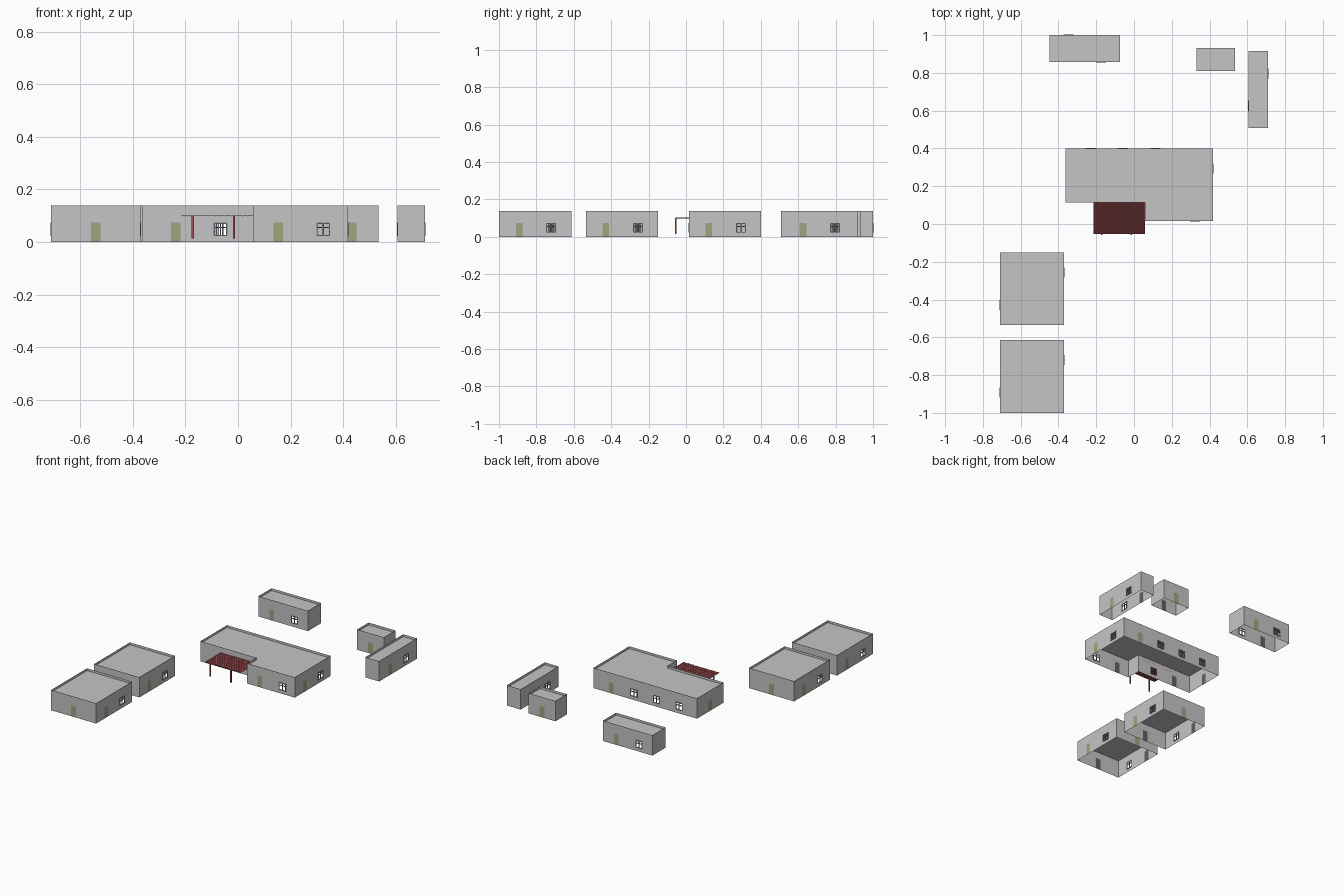
import bpy, bmesh, math
from mathutils import Vector

if "Cube" in bpy.data.objects:
    bpy.data.objects.remove(bpy.data.objects["Cube"])

H, ROOF_Z = 0.138, 0.122          # wall top, recessed roof level
SPACING = 0.171                   # distance between openings
DOOR_W, WIN_W, HEAD, SILL = 0.036, 0.053, 0.074, 0.022


def material(name, rgb):
    m = bpy.data.materials.new(name)
    m.diffuse_color = (*rgb, 1)
    m.use_nodes = True
    m.node_tree.nodes["Principled BSDF"].inputs["Base Color"].default_value = m.diffuse_color
    return m


GREY = material("wall_grey", (0.56, 0.56, 0.56))
OLIVE = material("door_olive", (0.36, 0.37, 0.21))
DARK = material("door_inside_grey", (0.12, 0.12, 0.12))
FRAME = material("frame_blue_grey", (0.19, 0.22, 0.25))
RED = material("canopy_red", (0.35, 0.075, 0.08))


def finish(name, bm, *mats):
    me = bpy.data.meshes.new(name)
    bm.to_mesh(me)
    bm.free()
    for m in mats:
        me.materials.append(m)
    ob = bpy.data.objects.new(name, me)
    bpy.context.collection.objects.link(ob)
    return ob


def add_box(bm, lo, hi, place=lambda u, d, z: (u, d, z)):
    """Box between two corners, mapped through a placing function."""
    v = [bm.verts.new(place(x, y, z)) for x in (lo[0], hi[0])
         for y in (lo[1], hi[1]) for z in (lo[2], hi[2])]
    for f in ((0, 1, 3, 2), (4, 6, 7, 5), (0, 4, 5, 1), (2, 3, 7, 6), (0, 2, 6, 4), (1, 5, 7, 3)):
        bm.faces.new([v[i] for i in f])


def building(name, outline):
    """Open-bottomed shell: walls with doors and windows, and a sunken flat roof."""
    walls, doors, frames = bmesh.new(), bmesh.new(), bmesh.new()
    for a, b in zip(outline, outline[1:] + outline[:1]):
        a, b = Vector((*a, 0)), Vector((*b, 0))
        length = (b - a).length
        along = (b - a) / length
        out = Vector((along.y, -along.x, 0))

        def place(u, d, z):
            return a + along * u + out * d + Vector((0, 0, z))

        def quad(bm, u0, u1, z0, z1, d=0.0, mat=0, flip=False):
            pts = [(u0, d, z0), (u1, d, z0), (u1, d, z1), (u0, d, z1)]
            f = bm.faces.new([bm.verts.new(place(*p)) for p in (pts[::-1] if flip else pts)])
            f.material_index = mat

        # the first opening of each wall is a door, the rest are windows
        count = int(length / SPACING)
        u = 0.0
        for i in range(count):
            c = length / 2 + (i - (count - 1) / 2) * SPACING
            w = WIN_W if i else DOOR_W
            l, r = c - w / 2, c + w / 2
            quad(walls, u, l, 0, H)
            quad(walls, l, r, HEAD, H)
            if i == 0:
                quad(doors, l, r, 0, HEAD)
                quad(doors, l, r, 0, HEAD, -0.002, 1, True)
            else:
                quad(walls, l, r, 0, SILL)
                t, d0, d1 = 0.005, -0.002, 0.002
                for x in (l, c - t / 2, r - t):
                    add_box(frames, (x, d0, SILL), (x + t, d1, HEAD), place)
                for z in (SILL, SILL + 0.031, HEAD - t):
                    add_box(frames, (l, d0, z), (r, d1, z + t), place)
            u = r
        quad(walls, u, length, 0, H)

    # roof slab follows the footprint
    walls.faces.new([walls.verts.new((x, y, ROOF_Z)) for x, y in outline])
    bmesh.ops.remove_doubles(walls, verts=walls.verts, dist=1e-5)
    finish(name + "_shell", walls, GREY)
    if doors.faces:
        finish(name + "_doors", doors, OLIVE, DARK)
    else:
        doors.free()
    bmesh.ops.recalc_face_normals(frames, faces=frames.faces)
    if frames.faces:
        finish(name + "_window_frames", frames, FRAME)
    else:
        frames.free()


def rect(x0, y0, x1, y1):
    return [(x0, y0), (x1, y0), (x1, y1), (x0, y1)]


# buildings
building("front_left_house", rect(-0.71, -1.0, -0.37, -0.613))
building("middle_left_house", rect(-0.71, -0.535, -0.37, -0.151))
building("main_hall", [(-0.363, 0.114), (0.059, 0.114), (0.059, 0.015),
                       (0.418, 0.015), (0.418, 0.40), (-0.363, 0.40)])
building("back_left_hut", rect(-0.447, 0.858, -0.073, 1.0))
building("back_right_hut", rect(0.332, 0.81, 0.534, 0.933))
building("right_shed", rect(0.606, 0.507, 0.71, 0.916))

# corrugated canopy over the main entrance
bm = bmesh.new()
n, x0, x1, y0, y1 = 52, -0.214, 0.058, -0.054, 0.114
rows = []
for i in range(n + 1):
    x = x0 + (x1 - x0) * i / n
    z = 0.101 + (0.0015 if i % 2 else -0.0015)
    rows.append([bm.verts.new((x, y, z)) for y in (y0, y1)])
for p, q in zip(rows, rows[1:]):
    bm.faces.new((p[0], q[0], q[1], p[1]))
sheet = finish("canopy_sheet", bm, RED)
mod = sheet.modifiers.new("thickness", 'SOLIDIFY')
mod.thickness = 0.002

# canopy posts
bm = bmesh.new()
for x in (-0.172, -0.015):
    add_box(bm, (x - 0.004, -0.058, 0.014), (x + 0.004, -0.050, 0.1))
bmesh.ops.recalc_face_normals(bm, faces=bm.faces)
finish("canopy_posts", bm, RED)
